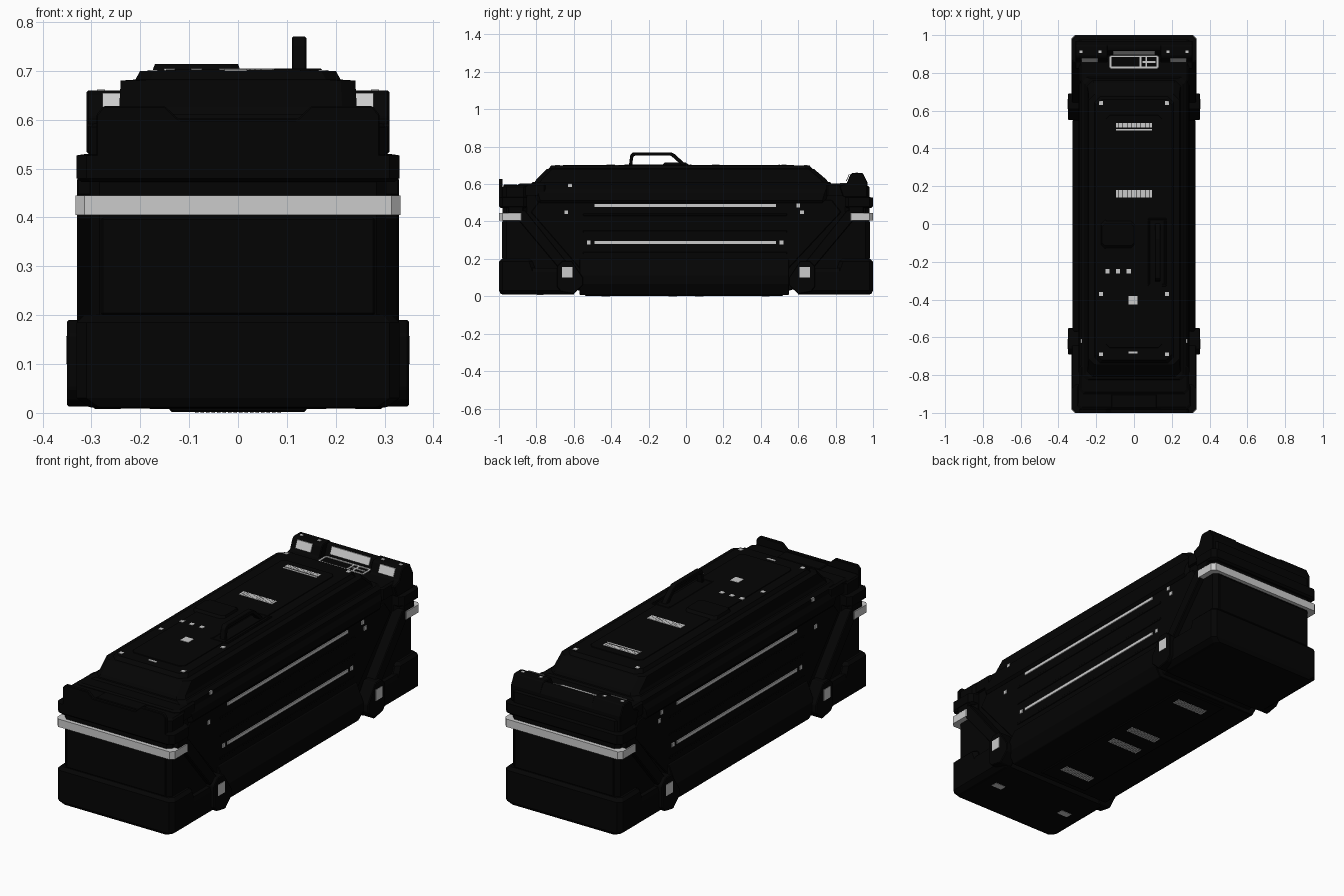
import bpy, bmesh


def make_mat(name, v):
    m = bpy.data.materials.new(name)
    m.diffuse_color = (v, v, v, 1)
    return m


BLACK = make_mat("matte black", 0.0012)
GREY = make_mat("light grey", 0.60)


def finish(name, bm, mat, bevel):
    bmesh.ops.recalc_face_normals(bm, faces=bm.faces[:])
    me = bpy.data.meshes.new(name)
    bm.to_mesh(me)
    bm.free()
    me.materials.append(mat)
    ob = bpy.data.objects.new(name, me)
    bpy.context.collection.objects.link(ob)
    if bevel:
        b = ob.modifiers.new("bevel", 'BEVEL')
        b.width = bevel
        b.segments = 1
        b.limit_method = 'ANGLE'
    return ob


def skin(name, rings, mat, bevel):
    """Close a stack of equal-length rings into a solid."""
    bm = bmesh.new()
    vs = [[bm.verts.new(p) for p in r] for r in rings]
    n = len(vs[0])
    for a, b in zip(vs, vs[1:]):
        for i in range(n):
            j = (i + 1) % n
            bm.faces.new((a[i], a[j], b[j], b[i]))
    bm.faces.new(vs[0])
    bm.faces.new(vs[-1])
    return finish(name, bm, mat, bevel)


def side_prism(name, pts, x0, x1, mat=BLACK, bevel=0.004):
    return skin(name, [[(x, y, z) for y, z in pts] for x in (x0, x1)], mat, bevel)


def front_prism(name, pts, y0, y1, mat=BLACK, bevel=0.003):
    return skin(name, [[(x, y, z) for x, z in pts] for y in (y0, y1)], mat, bevel)


def loft(name, levels, mat=BLACK, bevel=0.0):
    """Levels of (half width, y0, y1, z, corner cut)."""
    rings = []
    for h, a, b, z, c in levels:
        a, b = min(a, b), max(a, b)
        rings.append([(-h + c, a, z), (h - c, a, z), (h, a + c, z), (h, b - c, z),
                      (h - c, b, z), (-h + c, b, z), (-h, b - c, z), (-h, a + c, z)])
    return skin(name, rings, mat, bevel)


def box(name, x0, x1, y0, y1, z0, z1, mat=BLACK, bevel=0.0):
    pts = [(y0, z0), (y1, z0), (y1, z1), (y0, z1)]
    return side_prism(name, pts, x0, x1, mat, bevel)


def plate(name, x, y, w, d, z, mat=GREY, t=0.004):
    return box(name, x - w / 2, x + w / 2, y - d / 2, y + d / 2, z - t / 2, z + t / 2, mat)


def hatch(name, y, z, w, d, count, fill):
    step = w / count
    for i in range(count):
        plate(name, -w / 2 + step * (i + 0.5), y, step * fill, d, z)


# Main hull and long belly plate
side_prism("hull", [(-.57, .03), (.55, .03), (.62, .05), (.9, .1), (.95, .3), (.95, .58),
                    (-.95, .58), (-.95, .3), (-.9, .1), (-.64, .05)], -.275, .275)
box("belly_plate", -.14, .14, -.54, .52, .002, .03, bevel=.004)

# Lower side rails, flaring out below the recessed sides
front_prism("lower_body", [(-.295, .008), (.295, .008), (.325, .065), (.325, .11), (.287, .20),
                           (-.287, .20), (-.325, .11), (-.325, .065)], -.57, .55)

# Shoulder and stepped lid
loft("shoulder", [(.283, -.80, .75, .50, .02), (.293, -.80, .75, .513, .02),
                  (.292, -.81, .76, .55, .02), (.281, -.82, .77, .575, .02),
                  (.280, -.83, .78, .598, .02), (.260, -.82, .77, .612, .03)])
loft("lid", [(.258, -.82, .77, .595, .03), (.243, -.80, .75, .625, .03),
             (.24, -.745, .685, .68, .03), (.21, -.735, .675, .682, .03),
             (.20, -.72, .66, .70, .03)])
loft("lid_panel", [(.15, -.66, .58, .695, .02), (.147, -.655, .575, .703, .02)])

# Both ends: lower cap, mid block, light band and upper lip
for s, end in ((-1, "front"), (1, "back")):
    loft(end + "_block", [(.303, s * .85, s * .98, .15, .02), (.303, s * .85, s * .98, .585, .02),
                          (.295, s * .83, s * .97, .592, .02)])
    loft(end + "_deck", [(.29, s * .74, s * .90, .54, .02), (.29, s * .74, s * .90, .595, .02),
                         (.28, s * .74, s * .89, .602, .02)])
    loft(end + "_cap", [(.29, s * .60, s * .98, .010, .02), (.305, s * .60, s * .99, .012, .02),
                        (.33, s * .60, s * 1.0, .03, .02), (.33, s * .60, s * 1.0, .13, .02),
                        (.325, s * .66, s * .995, .15, .02)])
    loft(end + "_cap_rim", [(.33, s * .80, s * 1.0, .13, .02), (.33, s * .82, s * 1.0, .185, .02),
                            (.315, s * .83, s * .985, .20, .02)])
    loft(end + "_light_band", [(.332, s * .865, s * 1.0, .405, .018),
                               (.332, s * .865, s * 1.0, .445, .018)], GREY)
    loft(end + "_lip", [(.32, s * .86, s * .99, .472, .02), (.33, s * .85, s * 1.0, .48, .02),
                        (.33, s * .85, s * 1.0, .527, .02), (.31, s * .85, s * .985, .53, .02)])
    box(end + "_panel", -.28, .28, s * .97, s * .984, .2, .4, bevel=.004)

# Sides: recessed panel, diagonal struts, corner feet and light strips
for m in (-1, 1):
    side_prism("side_panel", [(-.57, .15), (.55, .15), (.83, .45), (.78, .515),
                              (-.78, .515), (-.83, .45)], m * .26, m * .282)
    for z in (.225, .34, .43):
        box("side_rib", m * .275, m * .285, -.55, .54, z, z + .012, bevel=.002)
    for z in (.287, .486):
        box("side_light_strip", m * .278, m * .287, -.49, .48, z - .008, z + .008, GREY)
    for y, z in ((-.52, .287), (.51, .287), (-.64, .45), (.62, .45), (.60, .486)):
        box("side_marker", m * .278, m * .287, y - .01, y + .01, z - .01, z + .01, GREY)
    box("shoulder_marker", m * .276, m * .283, -.63, -.61, .585, .602, GREY)
    for s in (-1, 1):
        side_prism("end_side", [(s * .62, .14), (s * .87, .45), (s * .87, .53),
                                (s * .96, .53), (s * .96, .14)], m * .26, m * .303)
        side_prism("diagonal_strut", [(s * .61, .15), (s * .68, .15), (s * .89, .40),
                                      (s * .89, .46), (s * .86, .46)], m * .26, m * .329)
        side_prism("corner_foot", [(s * .55, .06), (s * .60, .012), (s * .67, .025), (s * .69, .05),
                                   (s * .69, .16), (s * .66, .19), (s * .61, .19), (s * .55, .10)],
                   m * .28, m * .350)
        c = s * .635
        box("foot_light", m * .345, m * .352, c - .027, c + .027, .10, .157, GREY)
        box("lip_clip", m * .28, m * .329, s * .87, s * .95, .445, .48, bevel=.003)

# Rear raised housing with three lamps
for m in (-1, 1):
    side_prism("rear_wing", [(.82, .59), (.86, .605), (.878, .65), (.89, .66), (.945, .66),
                             (.97, .61), (.97, .53), (.84, .53)], m * .14, m * .31)
    side_prism("wing_lamp", [(.859, .615), (.855, .617), (.872, .655), (.876, .655)],
               m * .19, m * .277, GREY, 0)
    for x in (.18, .28):
        plate("wing_marker", m * x, .912, .016, .014, .660)
side_prism("rear_center", [(.89, .59), (.90, .605), (.918, .65), (.925, .655), (.945, .655),
                           (.97, .61), (.97, .55)], -.15, .15)
side_prism("center_lamp", [(.900, .613), (.896, .615), (.912, .65), (.916, .65)],
           -.11, .11, GREY, 0)

# Framed marking in front of the rear housing
for y in (.828, .888):
    plate("marking_frame", 0, y, .25, .01, .603)
for x in (-.125, .125, .035, .065):
    plate("marking_frame", x, .858, .01, .06, .603)
plate("marking_bar", .08, .858, .07, .01, .603)

# Front upright plate with dipped centre, and the recess step behind it
front_prism("front_plate", [(-.29, .52), (.29, .52), (.29, .61), (.275, .628), (.15, .628),
                            (.12, .60), (-.12, .60), (-.15, .628), (-.275, .628), (-.29, .61)],
            -1.0, -.98)
box("front_step", -.12, .12, -.975, -.90, .58, .598, bevel=.004)

# Lid fittings: hatch button, handle in its tray
loft("lid_button", [(.09, -.13, .02, .70, .02), (.085, -.115, .0, .714, .015)]).location.x = -.085
for x in (.073, .160):
    box("handle_tray_side", x, x + .012, -.32, .02, .695, .705, bevel=.003)
for y in (-.33, .02):
    box("handle_tray_end", .073, .172, y, y + .012, .695, .705, bevel=.003)
side_prism("handle", [(-.305, .70), (-.298, .755), (-.285, .77), (-.08, .77), (-.06, .76),
                      (.005, .70), (-.022, .70), (-.075, .747), (-.085, .752), (-.275, .752),
                      (-.282, .745), (-.288, .70)], .11, .14, bevel=.003)

# Lid markers and hatched strips
for m in (-1, 1):
    for y in (.64, -.37, -.69):
        plate("lid_marker", m * .175, y, .02, .02, .7)
for x in (-.14, -.085, -.028):
    plate("lid_indicator", x, -.25, .022, .022, .7025)
plate("lid_square", -.005, -.403, .046, .046, .7025)
plate("lid_dash", -.005, -.68, .046, .012, .7)
hatch("lid_hatching", .16, .7025, .19, .04, 16, .92)
hatch("lid_hatching", .523, .7025, .19, .026, 16, .92)
plate("lid_hatching_line", 0, .499, .19, .009, .7025)

# Underside hatching and slots
for y in (-.43, -.07, .07, .425):
    hatch("belly_hatching", y, .002, .18, .045, 16, .65)
for m in (-1, 1):
    plate("cap_slot", m * .21, -.78, .06, .035, .010)
